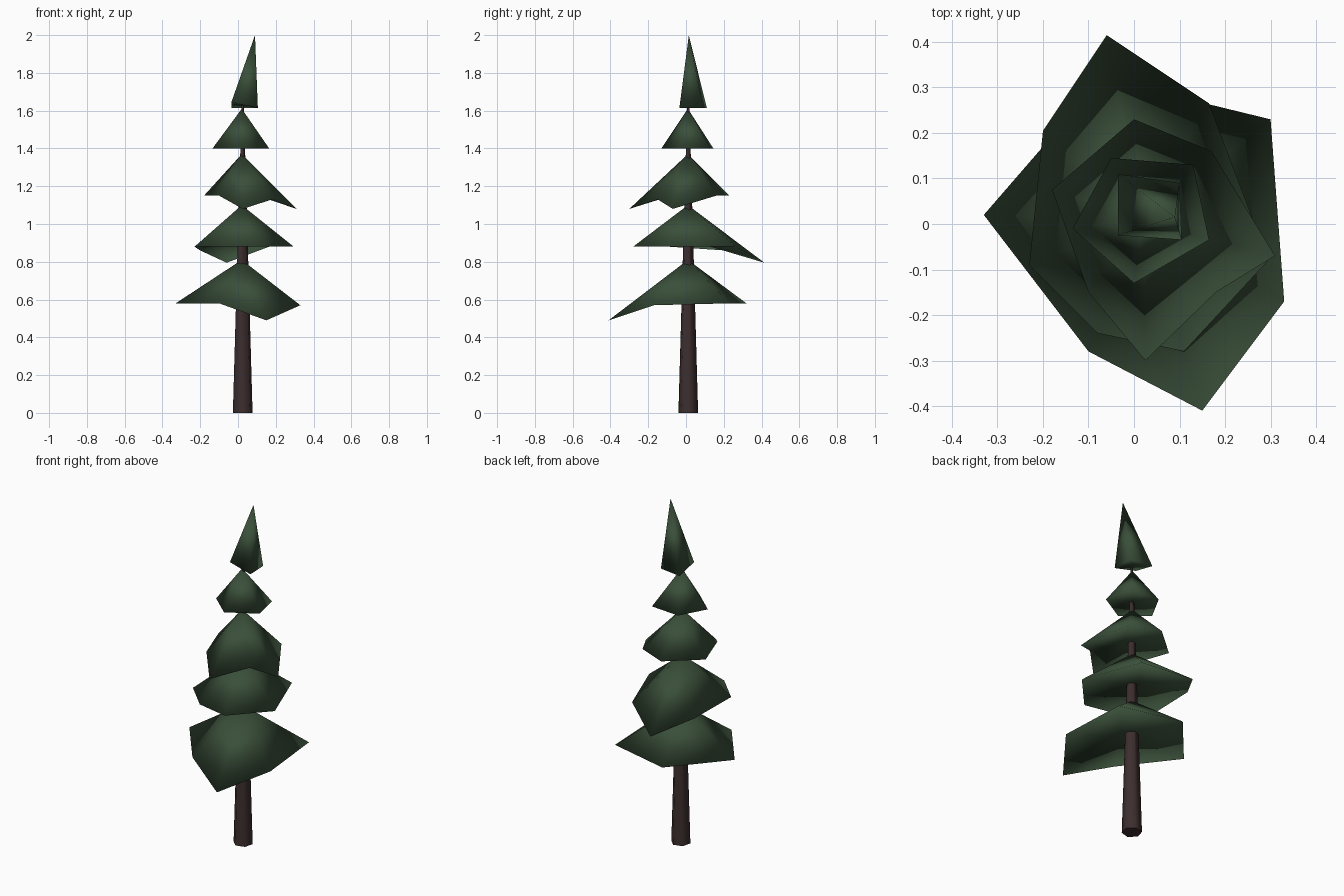
import bpy
import bmesh
from math import cos, sin, tau
from mathutils import Vector

default_cube = bpy.data.objects.get("Cube")
if default_cube:
    bpy.data.objects.remove(default_cube, do_unlink=True)


def make_material(name, colour):
    material = bpy.data.materials.new(name)
    material.use_nodes = True
    material.diffuse_color = colour
    shader = next(n for n in material.node_tree.nodes if n.type == "BSDF_PRINCIPLED")
    shader.inputs["Base Color"].default_value = colour
    shader.inputs["Roughness"].default_value = 0.9
    return material


needle_green = make_material("needle_green", (0.042, 0.078, 0.042, 1))
bark_brown = make_material("bark_brown", (0.046, 0.027, 0.027, 1))


def finish(name, bm, material, smooth):
    """Turn a bmesh into a named object with one material."""
    bmesh.ops.recalc_face_normals(bm, faces=bm.faces)
    for face in bm.faces:
        face.smooth = smooth
    mesh = bpy.data.meshes.new(name)
    bm.to_mesh(mesh)
    bm.free()
    mesh.materials.append(material)
    obj = bpy.data.objects.new(name, mesh)
    bpy.context.collection.objects.link(obj)
    return obj


def make_tier(name, apex, base, rim, hollow=0.03):
    """Irregular cone: rim points are (x, y, droop) in hundredths."""
    bm = bmesh.new()
    tip = bm.verts.new(apex)
    ring = [bm.verts.new((x / 100, y / 100, base - droop / 100))
            for x, y, droop in rim]
    middle = sum((v.co for v in ring), Vector()) / len(ring)
    under = bm.verts.new((middle.x, middle.y, base + hollow))
    for a, b in zip(ring, ring[1:] + ring[:1]):
        bm.faces.new((tip, a, b))
        bm.faces.new((under, b, a))
    return finish(name, bm, needle_green, True)


# Trunk: tapered six-sided post running through every tier
AXIS_X, AXIS_Y, SIDES = 0.025, 0.012, 6
bm = bmesh.new()
rings = []
for height, radius in ((0, 0.054), (1.63, 0.006)):
    rings.append([bm.verts.new((AXIS_X + radius * cos(tau * (i + 0.25) / SIDES),
                                AXIS_Y + radius * sin(tau * (i + 0.25) / SIDES),
                                height)) for i in range(SIDES)])
for i in range(SIDES):
    j = (i + 1) % SIDES
    bm.faces.new((rings[0][i], rings[0][j], rings[1][j], rings[1][i]))
for ring in rings:
    bm.faces.new(ring)
trunk = finish("trunk", bm, bark_brown, True)
bpy.ops.object.select_all(action="DESELECT")
trunk.select_set(True)
bpy.context.view_layer.objects.active = trunk
bpy.ops.object.shade_smooth_by_angle(angle=tau / 5)

# Foliage tiers, from the ground up
make_tier("bottom_tier", (0.02, 0.01, 0.81), 0.58,
          [(-33, 2, 0), (-10, -28, 0), (15, -41, 9),
           (33, -17, 1), (30, 23, 0), (-7, 32, 0)])
make_tier("lower_tier", (0.02, 0.01, 1.1), 0.88,
          [(-6, 41.5, 8.5), (-20, 20.5, 2), (-23, -9, 0), (-8, -24, 0),
           (11, -28, 0), (29.5, -8, 0), (16.5, 26.5, 0)])
make_tier("middle_tier", (0.02, 0.01, 1.37), 1.15,
          [(0, 23, 0), (-18, 7.5, 0), (-10, -15, 0), (2.5, -30, 7),
           (18, -15, 2), (31, -7, 7), (17, 16, 0)], 0.015)
make_tier("upper_tier", (0.02, 0.01, 1.61), 1.4,
          [(-5, 14.5, 0), (-13.5, -1, 0), (0, -13, 0),
           (16.5, -3.5, 0), (13, 13, 0)], 0.01)
make_tier("leaning_top", (0.09, 0.015, 2), 1.615,
          [(-3.5, 11, 0), (-3.5, -2.5, -3), (10.5, -3.5, 0), (10, 9, 0)], 0.01)
